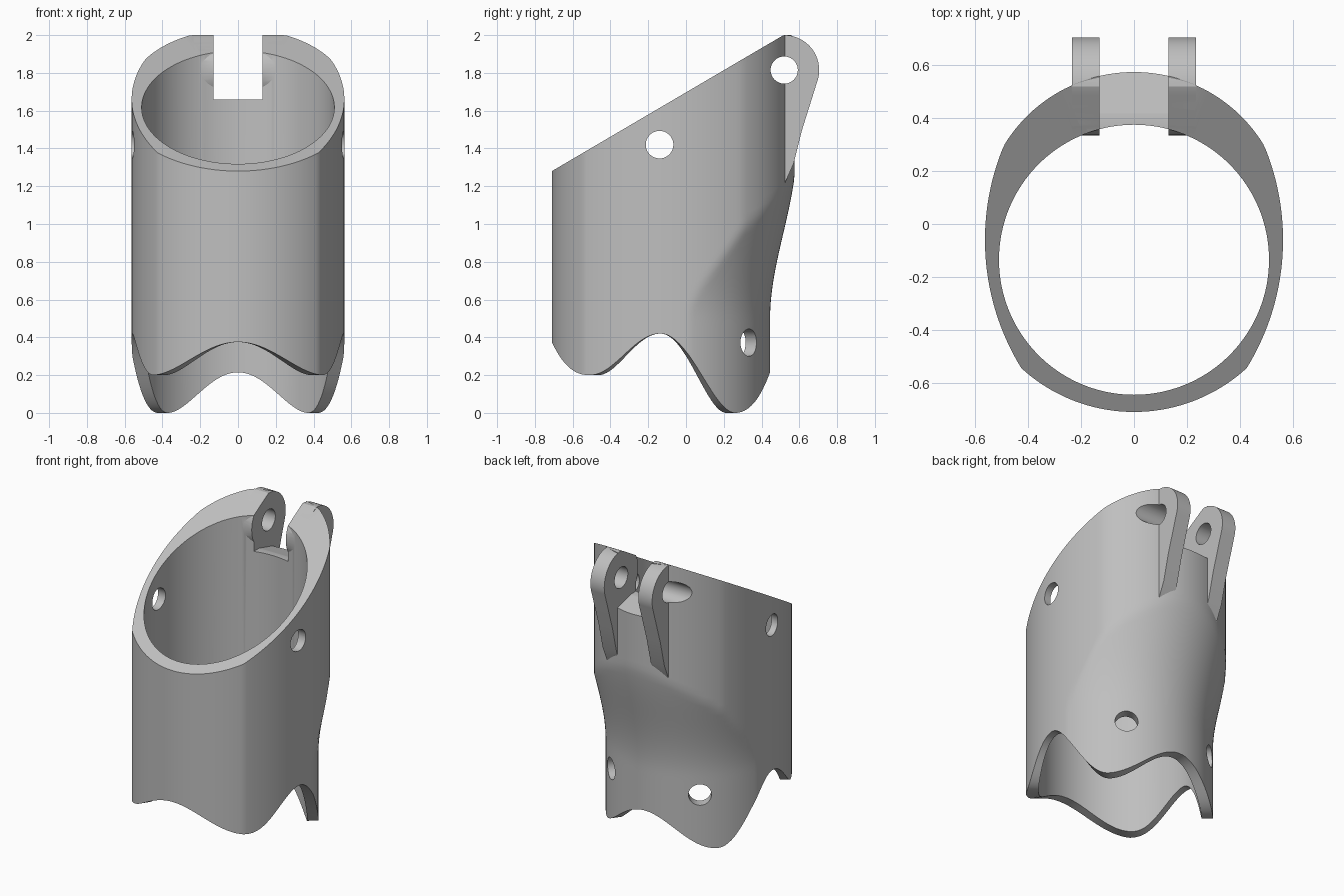
import bpy, bmesh
from math import sin, cos, pi, radians, sqrt, degrees
from mathutils import Vector, Matrix

cube = bpy.data.objects.get("Cube")
if cube:
    bpy.data.objects.remove(cube, do_unlink=True)

grey = bpy.data.materials.new("plain_grey")
grey.use_nodes = True
grey.diffuse_color = (0.52, 0.52, 0.52, 1)
grey.node_tree.nodes["Principled BSDF"].inputs["Base Color"].default_value = (0.52, 0.52, 0.52, 1)

AXIS_Y = -0.135               # bore axis
BORE = 0.51
HINGE = Vector((0, 0.52, 1.815))


def finish(name, bm):
    bmesh.ops.recalc_face_normals(bm, faces=bm.faces)
    mesh = bpy.data.meshes.new(name)
    bm.to_mesh(mesh)
    bm.free()
    mesh.materials.append(grey)
    obj = bpy.data.objects.new(name, mesh)
    bpy.context.collection.objects.link(obj)
    return obj


def extrude_x(name, profile, x0, x1):
    """Solid from a (y, z) outline between two x positions."""
    bm = bmesh.new()
    face = bm.faces.new([bm.verts.new((x0, y, z)) for y, z in profile])
    new = bmesh.ops.extrude_face_region(bm, geom=[face])["geom"]
    bmesh.ops.translate(bm, vec=(x1 - x0, 0, 0),
                        verts=[v for v in new if isinstance(v, bmesh.types.BMVert)])
    return finish(name, bm)


def rod(name, centre, direction, radius, length):
    bm = bmesh.new()
    turn = Vector((0, 0, 1)).rotation_difference(Vector(direction)).to_matrix().to_4x4()
    bmesh.ops.create_cone(bm, cap_ends=True, segments=48, radius1=radius, radius2=radius,
                          depth=length, matrix=Matrix.Translation(centre) @ turn)
    return finish(name, bm)


def combine(target, tool, operation):
    mod = target.modifiers.new("combine", "BOOLEAN")
    mod.object, mod.operation, mod.solver = tool, operation, "EXACT"
    bpy.context.view_layer.objects.active = target
    bpy.ops.object.modifier_apply(modifier=mod.name)
    bpy.data.objects.remove(tool, do_unlink=True)


def smooth(t):
    t = min(max(t, 0), 1)
    return t * t * (3 - 2 * t)


def top_height(y):
    return min(1.28 + 0.587 * (y + 0.71), 2.0)


def bottom_height(a):
    """Scalloped lower rim, by elevation angle from front (-90) to back (90)."""
    keys = [(-90, 0.375), (-40, 0.2), (0, 0.42), (43, 0.0), (90, 0.215)]
    for (a0, z0), (a1, z1) in zip(keys, keys[1:]):
        if a <= a1 + 0.001:
            return z0 + (z1 - z0) * (1 - cos(pi * (a - a0) / (a1 - a0))) / 2
    return keys[-1][1]


def outer_radius(a, z):
    """Front, side and back arcs; the back narrows to a sleeve lower down."""
    if a > 42:
        cx, cy, r = 0, 0, 0.574
    elif a > -44:
        cx, cy, r = -0.36, -0.06, 0.923
    else:
        cx, cy, r = 0, -0.08, 0.63
    o = Vector((-cx, AXIS_Y - cy))
    along = o.dot(Vector((cos(radians(a)), sin(radians(a)))))
    dist = -along + sqrt(along ** 2 - o.length_squared + r * r)
    if a > 0:
        dist = min(dist, 0.58 + 0.14 * smooth((z - 0.5) / 0.9))
    return dist


# Tubular body: each column runs up the outside and down the bore
COLUMNS, ROWS = 180, 48
bm = bmesh.new()
columns = []
for i in range(COLUMNS):
    t = 2 * pi * i / COLUMNS
    dx, dy = cos(t), sin(t)
    a = degrees(math_a) if (math_a := Vector((1, 0)).angle(Vector((abs(dx), dy)))) else 0
    a = a if dy >= 0 else -a
    low = bottom_height(a)
    high = top_height(AXIS_Y + dy * outer_radius(a, 2))
    col = []
    for j in range(ROWS + 1):
        z = low + (high - low) * j / ROWS
        r = outer_radius(a, z)
        col.append(bm.verts.new((dx * r, AXIS_Y + dy * r, z)))
    y = AXIS_Y + dy * BORE
    for z in (top_height(y), low):
        col.append(bm.verts.new((dx * BORE, y, z)))
    columns.append(col)
for c0, c1 in zip(columns, columns[1:] + columns[:1]):
    for j in range(len(c0)):
        k = (j + 1) % len(c0)
        bm.faces.new((c0[j], c1[j], c1[k], c0[k]))
body = finish("tube_body", bm)

# Slot between the hinge lugs, floor falling to the back
slot = [(0.2, 1.66), (0.415, 1.66), (0.6, 1.61), (0.8, 1.61), (0.8, 2.3), (0.2, 2.3)]
combine(body, extrude_x("slot_cutter", slot, -0.13, 0.13), "DIFFERENCE")

# Pair of hinge lugs: round eye tapering down into the wall
lug = []
for d in range(-15, 266, 5):
    y = HINGE.y + 0.185 * cos(radians(d))
    z = HINGE.z + 0.185 * sin(radians(d))
    lug.append((y, min(z, top_height(y))))
lug += [(0.46, 1.3), (0.525, 1.22), (0.57, 1.32), (0.615, 1.5)]
for side in (-1, 1):
    combine(body, extrude_x("hinge_lug", lug, side * 0.13, side * 0.235), "UNION")

# Hinge pin bore, side holes and the two lower back holes
combine(body, rod("pin_cutter", HINGE, (1, 0, 0), 0.072, 2), "DIFFERENCE")
combine(body, rod("side_cutter", (0, -0.14, 1.42), (1, 0, 0), 0.073, 2), "DIFFERENCE")
for side in (-1, 1):
    d = Vector((side * cos(radians(54)), sin(radians(54)), 0))
    combine(body, rod("back_cutter", Vector((0, AXIS_Y, 0.372)) + d * 0.55, d, 0.072, 0.4),
            "DIFFERENCE")

bpy.ops.object.select_all(action="DESELECT")
body.select_set(True)
bpy.context.view_layer.objects.active = body
bpy.ops.object.shade_smooth_by_angle(angle=radians(25))
